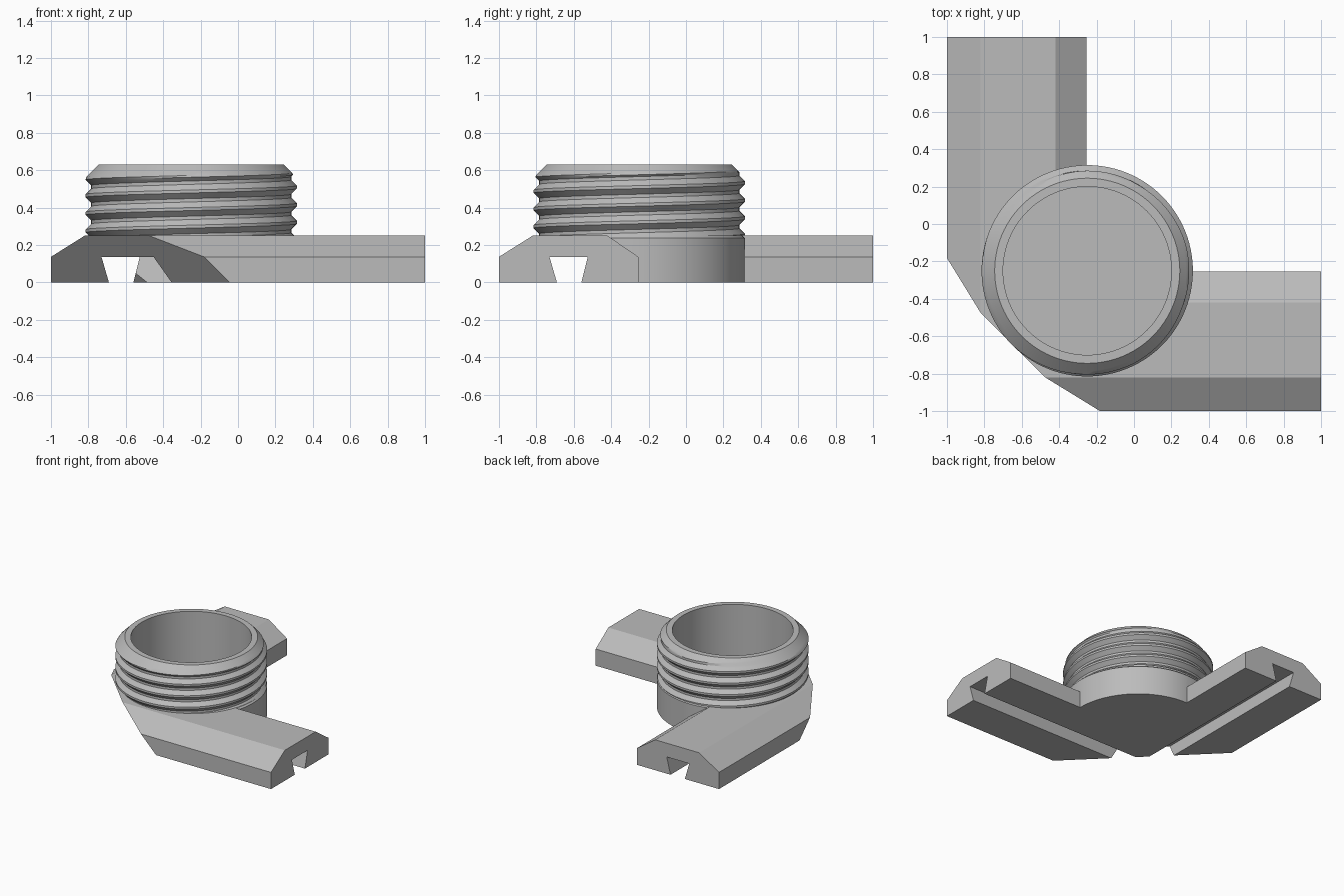
import bpy, bmesh, math
from mathutils import Matrix, Vector

if "Cube" in bpy.data.objects:
    bpy.data.objects.remove(bpy.data.objects["Cube"])

SEG = 96
CENTRE = Vector((-0.25, -0.25, 0))
TOP, DECK = 0.63, 0.25           # rim height, arm height
R_OUT, R_ROOT, R_BORE = 0.565, 0.535, 0.45
PITCH = 0.094

grey = bpy.data.materials.new("plain grey")
grey.use_nodes = True
grey.diffuse_color = (0.5, 0.5, 0.5, 1)
grey.node_tree.nodes["Principled BSDF"].inputs["Base Color"].default_value = (0.5, 0.5, 0.5, 1)


def make(name, bm):
    mesh = bpy.data.meshes.new(name)
    bm.to_mesh(mesh)
    bm.free()
    mesh.materials.append(grey)
    obj = bpy.data.objects.new(name, mesh)
    bpy.context.collection.objects.link(obj)
    return obj


def prism(name, profile, start, end, along_y=False):
    """Extrude a cross-section along x, or its mirror twin along y."""
    bm = bmesh.new()
    place = lambda t, p: (p[0], t, p[1]) if along_y else (t, p[0], p[1])
    face = bm.faces.new([bm.verts.new(place(start, p)) for p in profile])
    ext = bmesh.ops.extrude_face_region(bm, geom=[face])
    shift = Vector(place(end - start, (0, 0)))
    bmesh.ops.translate(bm, vec=shift, verts=[v for v in ext["geom"] if isinstance(v, bmesh.types.BMVert)])
    bmesh.ops.recalc_face_normals(bm, faces=bm.faces)
    return make(name, bm)


def cylinder(name, radius, low, high, top_bevel=0):
    bm = bmesh.new()
    at = Matrix.Translation(CENTRE + Vector((0, 0, (low + high) / 2)))
    bmesh.ops.create_cone(bm, cap_ends=True, segments=SEG, radius1=radius, radius2=radius,
                          depth=high - low, matrix=at)
    if top_bevel:
        rim = [e for e in bm.edges if all(v.co.z > high - 0.001 for v in e.verts)]
        bmesh.ops.bevel(bm, geom=rim, offset=top_bevel, segments=1, affect='EDGES')
    return make(name, bm)


def combine(obj, other, operation):
    mod = obj.modifiers.new(operation, 'BOOLEAN')
    mod.operation, mod.object, mod.solver = operation, other, 'EXACT'
    bpy.context.view_layer.objects.active = obj
    bpy.ops.object.modifier_apply(modifier=mod.name)
    bpy.data.objects.remove(other)


def smooth(obj):
    bpy.ops.object.select_all(action='DESELECT')
    obj.select_set(True)
    bpy.context.view_layer.objects.active = obj
    bpy.ops.object.shade_smooth_by_angle(angle=math.radians(25))


# Two bevelled arms at a right angle, joined by the round socket base
arm = [(-1, 0), (-1, 0.137), (-0.82, DECK), (-0.42, DECK), (-0.255, 0.137), (-0.255, 0)]
base = prism("arm_base", arm, -0.7, 1)
combine(base, prism("second_arm", arm, -0.7, 1, True), 'UNION')
combine(base, cylinder("socket_base", R_OUT, 0, DECK, 0.012), 'UNION')

# Slanted cut under the outer corner
bm = bmesh.new()
normal = Vector((1, 1, 1)).normalized()
turn = normal.to_track_quat('Z', 'Y').to_matrix().to_4x4()
on_plane = Vector((-0.5225, -0.5225, 0))
bmesh.ops.create_cube(bm, size=3, matrix=Matrix.Translation(on_plane - normal * 1.5) @ turn)
combine(base, make("corner_cutter", bm), 'DIFFERENCE')

# Dovetail slots along the underside of each arm
slot = [(-0.67, -0.069), (-0.73, 0.137), (-0.525, 0.137), (-0.577, -0.069)]
for along_y in (False, True):
    combine(base, prism("slot_cutter", slot, -2, 2, along_y), 'DIFFERENCE')

# Blind bore
combine(base, cylinder("bore_cutter", R_BORE, 0.18, 1), 'DIFFERENCE')
smooth(base)


# Threaded neck: rows follow the helix, clipped by the deck and the top chamfer
def thread_radius(z, angle):
    u = (z - 0.51 - PITCH * angle / math.tau + PITCH / 2) % PITCH - PITCH / 2
    ridge = R_OUT - min(max(abs(u) - 0.008, 0), R_OUT - R_ROOT)
    return min(ridge, 0.495 + TOP - z)


bm = bmesh.new()
offsets = [-0.038, -0.028, -0.018, -0.008, 0.008, 0.018, 0.028, 0.038]
columns = []
for i in range(SEG + 1):
    angle = math.tau * i / SEG
    rows = []
    for k in range(-4, 3):
        for o in offsets:
            z = min(max(0.51 + PITCH * (k + angle / math.tau) + o, DECK), TOP)
            rows.append((thread_radius(z, angle), z))
    rows += [(R_BORE, TOP), (R_BORE, DECK)]
    columns.append([bm.verts.new(CENTRE + Vector((r * math.cos(angle), r * math.sin(angle), z)))
                    for r, z in rows])
for a, b in zip(columns, columns[1:]):
    for j in range(len(a) - 1):
        bm.faces.new((a[j], b[j], b[j + 1], a[j + 1]))
bmesh.ops.remove_doubles(bm, verts=bm.verts, dist=0.0002)
smooth(make("threaded_neck", bm))
